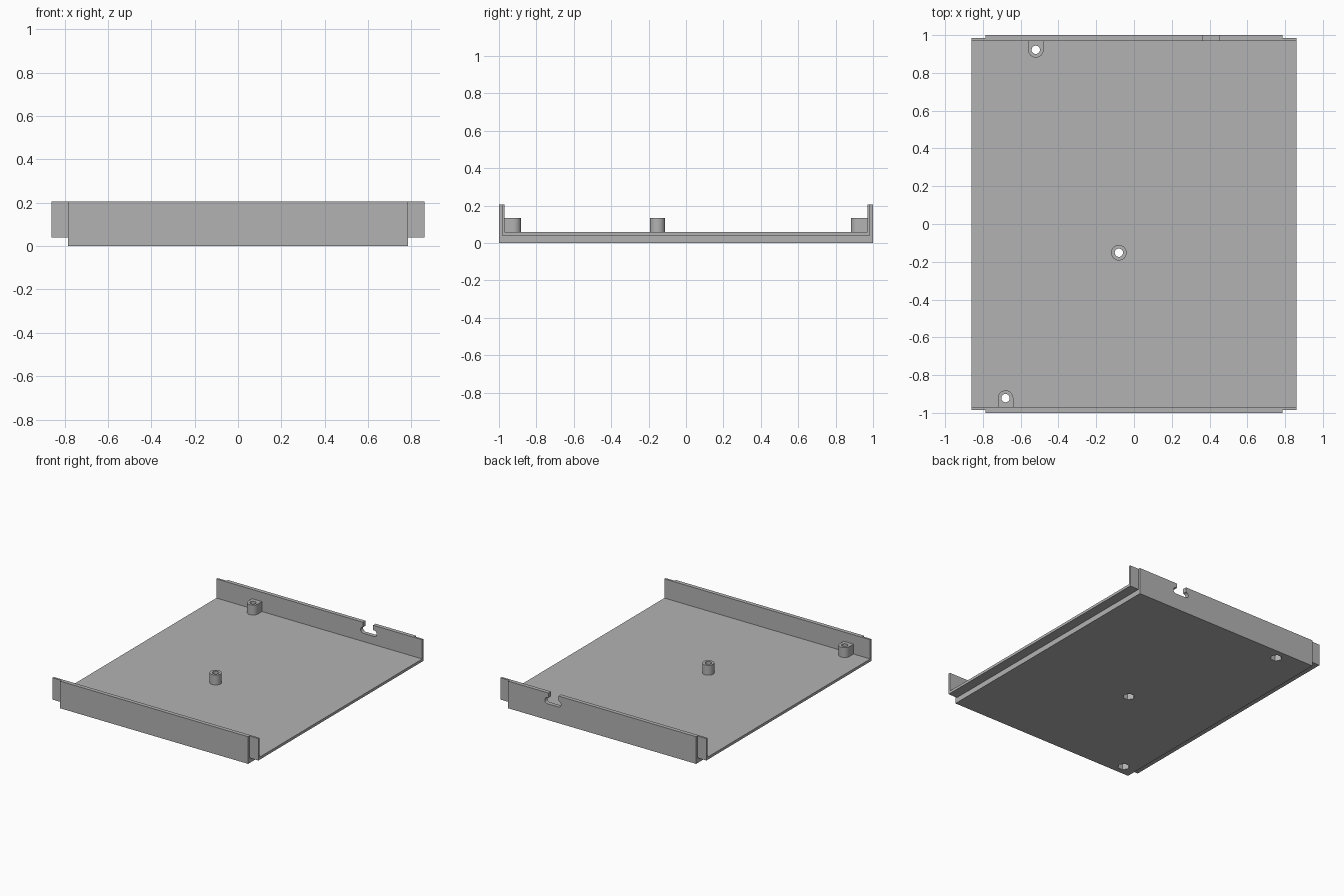
import bpy
import bmesh
import math

if "Cube" in bpy.data.objects:
    bpy.data.objects.remove(bpy.data.objects["Cube"])

HALF_X, LIP_X = 0.86, 0.785
WALL_OUT, WALL_MID, WALL_IN = 1.0, 0.985, 0.97
LIP_Z, FLOOR, TOP, BOSS_TOP = 0.04, 0.06, 0.205, 0.135
BOSS_R, HOLE_R, POCKET_R = 0.041, 0.022, 0.042
PAD = 0.1
# x, y and the direction of the wall each boss joins (0 = free standing)
BOSSES = [(-0.52, 0.922, 1), (-0.08, -0.152, 0), (-0.68, -0.922, -1)]

grey = bpy.data.materials.new("plain_grey")
grey.use_nodes = True
COLOUR = (0.45, 0.45, 0.45, 1)
grey.diffuse_color = COLOUR
grey.node_tree.nodes["Principled BSDF"].inputs["Base Color"].default_value = COLOUR


def finish(name, bm):
    mesh = bpy.data.meshes.new(name)
    bmesh.ops.recalc_face_normals(bm, faces=bm.faces)
    bm.to_mesh(mesh)
    bm.free()
    mesh.materials.append(grey)
    obj = bpy.data.objects.new(name, mesh)
    bpy.context.collection.objects.link(obj)
    return obj


def box(name, low, high):
    bm = bmesh.new()
    bmesh.ops.create_cube(bm, size=1)
    for v in bm.verts:
        for i in range(3):
            v.co[i] = high[i] if v.co[i] > 0 else low[i]
    return finish(name, bm)


def prism(name, points, offset):
    """Extrude a flat outline of 3D points along an offset."""
    bm = bmesh.new()
    face = bm.faces.new([bm.verts.new(p) for p in points])
    out = bmesh.ops.extrude_face_region(bm, geom=[face], use_keep_orig=True)
    verts = [g for g in out["geom"] if isinstance(g, bmesh.types.BMVert)]
    bmesh.ops.translate(bm, verts=verts, vec=offset)
    return finish(name, bm)


def arc(cx, cy, r, start, end, steps):
    angles = [math.radians(start + (end - start) * i / steps) for i in range(steps + 1)]
    return [(cx + r * math.cos(a), cy + r * math.sin(a)) for a in angles]


def combine(target, other, operation):
    mod = target.modifiers.new(operation.lower(), "BOOLEAN")
    mod.operation, mod.solver, mod.object = operation, "EXACT", other
    bpy.context.view_layer.objects.active = target
    bpy.ops.object.modifier_apply(modifier=mod.name)
    bpy.data.objects.remove(other)


def cut(target, other):
    combine(target, other, "DIFFERENCE")


# Tray body, hollowed between the front and back walls
tray = box("tray", (-HALF_X, -WALL_OUT, 0), (HALF_X, WALL_OUT, TOP))
cut(tray, box("cavity", (-1, -WALL_IN, FLOOR), (1, WALL_IN, TOP + PAD)))

# Stepped lips along the sides and at the wall ends
for side in (-1, 1):
    x0, x1 = sorted((side * LIP_X, side * (HALF_X + PAD)))
    cut(tray, box("side_step", (x0, -WALL_OUT - PAD, -PAD), (x1, WALL_OUT + PAD, LIP_Z)))
    for end in (-1, 1):
        y0, y1 = sorted((end * WALL_MID, end * (WALL_OUT + PAD)))
        cut(tray, box("corner_step", (x0, y0, -PAD), (x1, y1, TOP + PAD)))

# Keyhole slot in the back wall: rounded slot with an opening above
slot_z, slot_r = 0.145, 0.023
outline = arc(0.457, slot_z, slot_r, -90, 90, 12) + arc(0.368, slot_z, slot_r, 90, 270, 12)
cut(tray, prism("slot", [(x, 0.9, z) for x, z in outline], (0, 0.2, 0)))
cut(tray, box("slot_opening", (0.366, 0.9, slot_z), (0.45, 1.1, TOP + PAD)))

# Screw bosses, the outer two joined to the nearest wall
for x, y, wall in BOSSES:
    if wall:
        plan = arc(x, y, BOSS_R, 180, 180 + wall * 180, 24)
        plan += [(x + BOSS_R, wall * 0.976), (x - BOSS_R, wall * 0.976)]
    else:
        plan = arc(x, y, BOSS_R, 0, 360, 48)[:-1]
    boss = prism("boss", [(px, py, FLOOR - 0.01) for px, py in plan],
                 (0, 0, BOSS_TOP - FLOOR + 0.01))
    combine(tray, boss, "UNION")

# Screw holes with hexagonal pockets underneath
for x, y, wall in BOSSES:
    hole = arc(x, y, HOLE_R, 0, 360, 32)[:-1]
    cut(tray, prism("hole", [(px, py, -PAD) for px, py in hole], (0, 0, 0.4)))
    pocket = arc(x, y, POCKET_R, 0, 360, 6)[:-1]
    cut(tray, prism("pocket", [(px, py, -PAD) for px, py in pocket], (0, 0, PAD + 0.05)))

# Smooth the round surfaces only
bpy.ops.object.select_all(action="DESELECT")
tray.select_set(True)
bpy.context.view_layer.objects.active = tray
bpy.ops.object.shade_smooth_by_angle(angle=math.radians(30))
